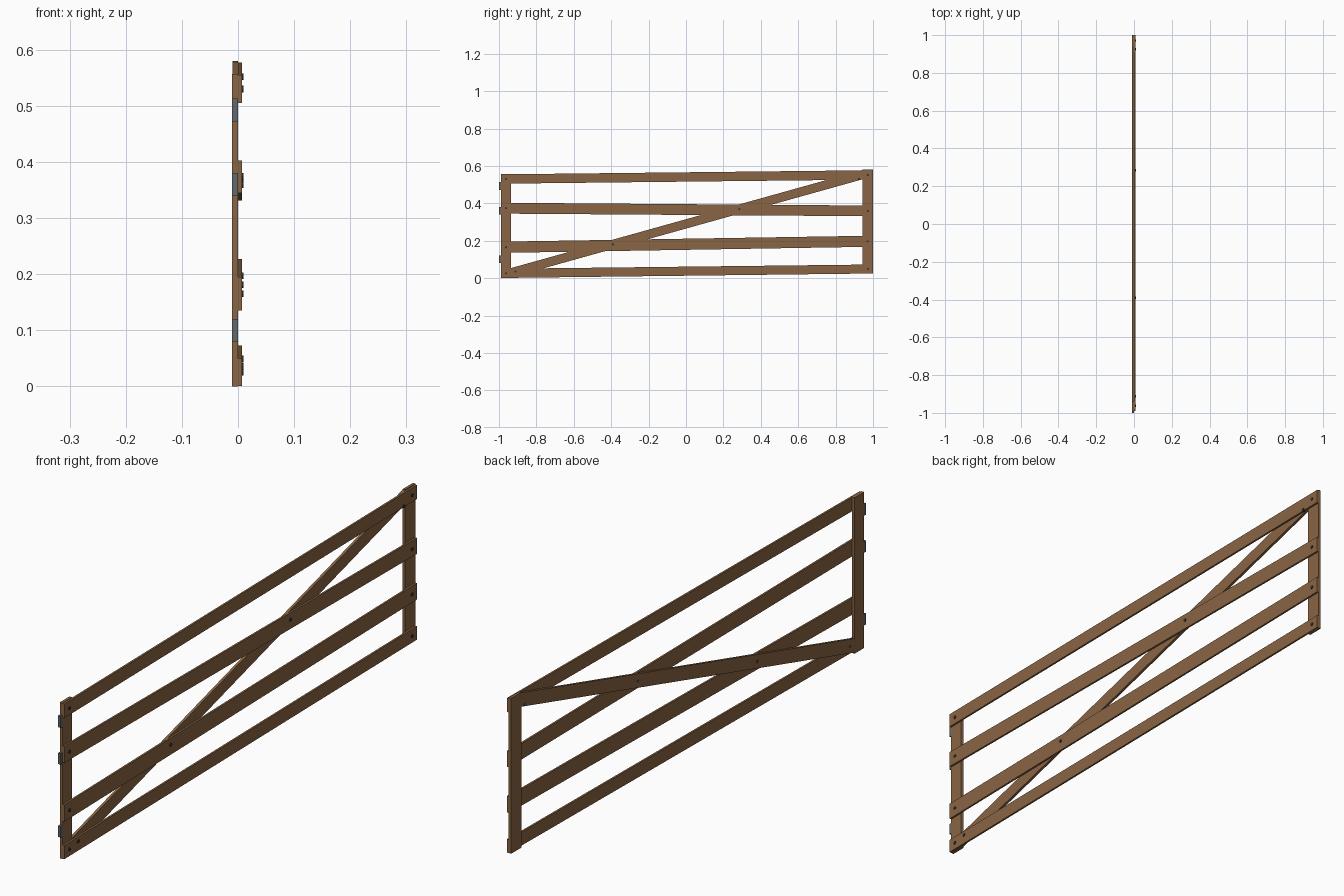
import bpy, bmesh, math
from mathutils import Matrix

if "Cube" in bpy.data.objects:
    bpy.data.objects.remove(bpy.data.objects["Cube"])


def material(name, rgb):
    m = bpy.data.materials.new(name)
    m.diffuse_color = (*rgb, 1)
    m.use_nodes = True
    m.node_tree.nodes["Principled BSDF"].inputs["Base Color"].default_value = m.diffuse_color
    return m


WOOD = material("brown wood", (0.25, 0.13, 0.057))
STEEL = material("grey steel", (0.125, 0.14, 0.15))
IRON = material("dark iron", (0.045, 0.035, 0.03))


def finish(name, bm, mat):
    bmesh.ops.recalc_face_normals(bm, faces=bm.faces)
    me = bpy.data.meshes.new(name)
    bm.to_mesh(me)
    bm.free()
    me.materials.append(mat)
    ob = bpy.data.objects.new(name, me)
    bpy.context.collection.objects.link(ob)
    return ob


def plank(name, x0, x1, y0, y1, left, right, mat=WOOD):
    """Board with upright ends; left/right are (bottom, top) heights."""
    bm = bmesh.new()
    outline = [(y0, left[0]), (y1, right[0]), (y1, right[1]), (y0, left[1])]
    face = bm.faces.new([bm.verts.new((x0, y, z)) for y, z in outline])
    ext = bmesh.ops.extrude_face_region(bm, geom=[face])
    verts = [g for g in ext["geom"] if isinstance(g, bmesh.types.BMVert)]
    bmesh.ops.translate(bm, verts=verts, vec=(x1 - x0, 0, 0))
    return finish(name, bm, mat)


def bolt(name, y, z, x0=-0.004, x1=0.0098, r=0.006):
    bm = bmesh.new()
    mat = Matrix.Translation(((x0 + x1) / 2, y, z)) @ Matrix.Rotation(math.pi / 2, 4, 'Y')
    bmesh.ops.create_cone(bm, cap_ends=True, segments=8, radius1=r, radius2=r,
                          depth=x1 - x0, matrix=mat)
    finish(name, bm, IRON)


# end posts
Y0, Y1 = -0.99, 1.0
plank("hinge_post", -0.0105, 0, Y0, -0.936, (0, 0.557), (0, 0.557))
plank("latch_post", -0.0095, 0, 0.943, Y1, (0.025, 0.58), (0.025, 0.58))

# four slightly crooked rails, bolted to both posts
rails = [((0.001, 0.050), (0.025, 0.073)),
         ((0.135, 0.195), (0.168, 0.227)),
         ((0.345, 0.403), (0.331, 0.388)),
         ((0.505, 0.555), (0.527, 0.577))]
for i, (a, b) in enumerate(rails, 1):
    plank(f"rail_{i}", 0, 0.007, Y0, Y1, a, b)
    bolt(f"hinge_post_bolt_{i}", -0.962, sum(a) / 2)
    bolt(f"latch_post_bolt_{i}", 0.972, sum(b) / 2)


# diagonal brace behind the rails
def brace_z(y):
    return 0.29 + 0.279 * y


def brace_end(y):
    return brace_z(y) - 0.025, brace_z(y) + 0.025


plank("diagonal_brace", -0.0095, 0, -0.936, 0.943, brace_end(-0.936), brace_end(0.943))
for i, y in enumerate((-0.912, -0.39, 0.285, 0.925), 1):
    bolt(f"brace_bolt_{i}", y, brace_z(y) - (0.018 if i == 4 else 0), x0=-0.0098)

# hinge plates on the post edge
for i, (lo, hi) in enumerate(((0.08, 0.12), (0.34, 0.38), (0.472, 0.513)), 1):
    plank(f"hinge_plate_{i}", -0.0105, 0, -1.0, Y0, (lo, hi), (lo, hi), STEEL)
